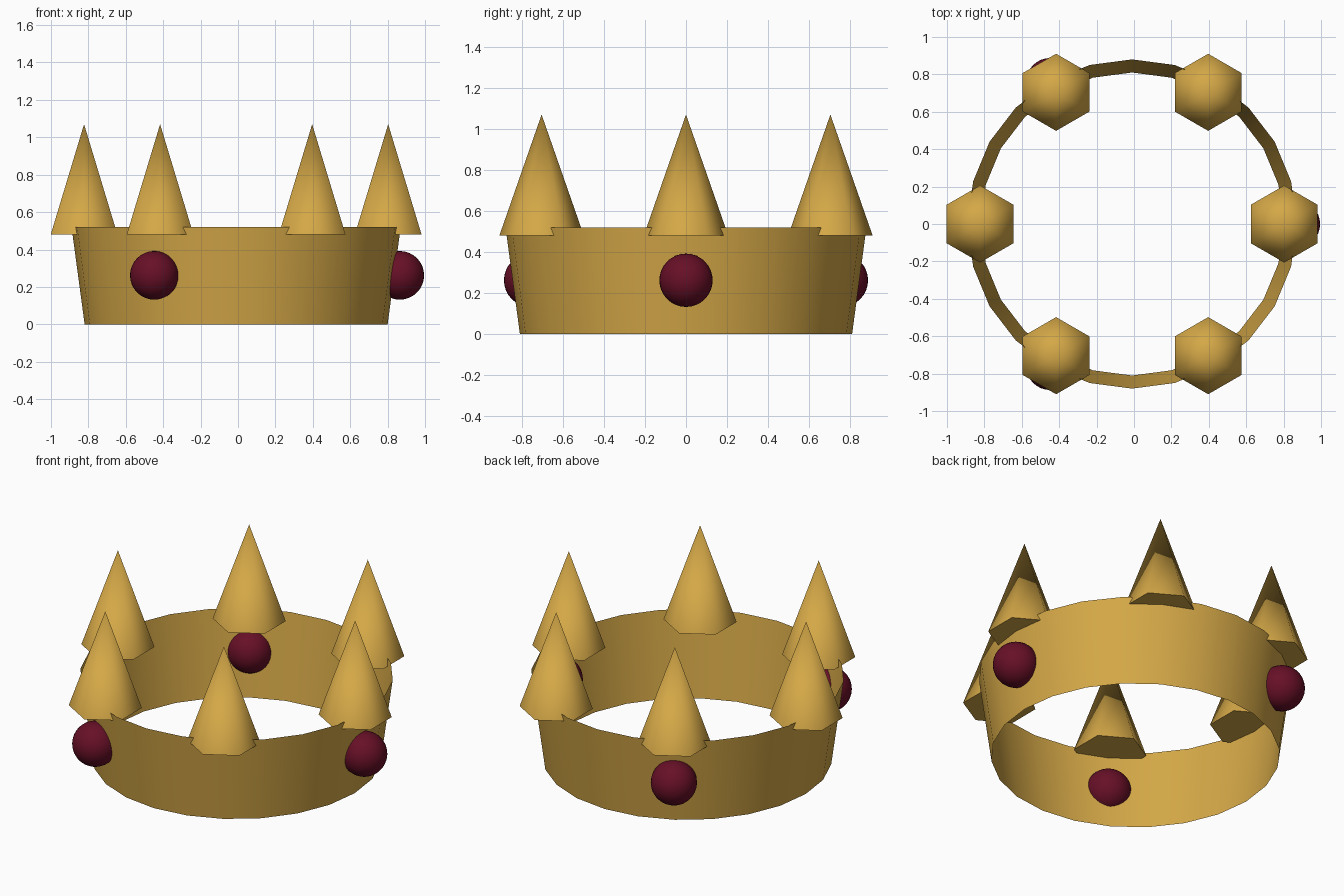
import bpy
from math import cos, sin, radians

cube = bpy.data.objects.get("Cube")
if cube:
    bpy.data.objects.remove(cube, do_unlink=True)

CENTRE_X = -0.01


def make_material(name, colour):
    mat = bpy.data.materials.new(name)
    mat.use_nodes = True
    mat.diffuse_color = colour
    mat.node_tree.nodes["Principled BSDF"].inputs["Base Color"].default_value = colour
    return mat


gold = make_material("gold", (0.66, 0.39, 0.063, 1))
ruby = make_material("ruby", (0.135, 0.005, 0.02, 1))


def around(radius, degrees, z):
    """Point on a circle about the crown's axis."""
    a = radians(degrees)
    return (CENTRE_X + radius * cos(a), radius * sin(a), z)


def finish(name, mat, smooth_angle):
    obj = bpy.context.object
    obj.name = name
    obj.data.materials.append(mat)
    bpy.ops.object.shade_smooth_by_angle(angle=radians(smooth_angle))


# Flared open band, a thin sheet
bpy.ops.mesh.primitive_cone_add(vertices=24, radius1=0.81, radius2=0.88, depth=0.52,
                                end_fill_type='NOTHING', location=(CENTRE_X, 0, 0.26))
finish("band", gold, 40)

# Six hexagonal spikes on the rim, all facing the same way
for i in range(6):
    bpy.ops.mesh.primitive_cone_add(vertices=6, radius1=0.206, radius2=0, depth=0.59,
                                    location=around(0.813, i * 60, 0.775))
    finish(f"spike_{i + 1}", gold, 70)

# Three round gems set into the band
for i in range(3):
    bpy.ops.mesh.primitive_uv_sphere_add(segments=32, ring_count=16, radius=0.13,
                                         location=around(0.875, i * 120, 0.262))
    finish(f"gem_{i + 1}", ruby, 40)
